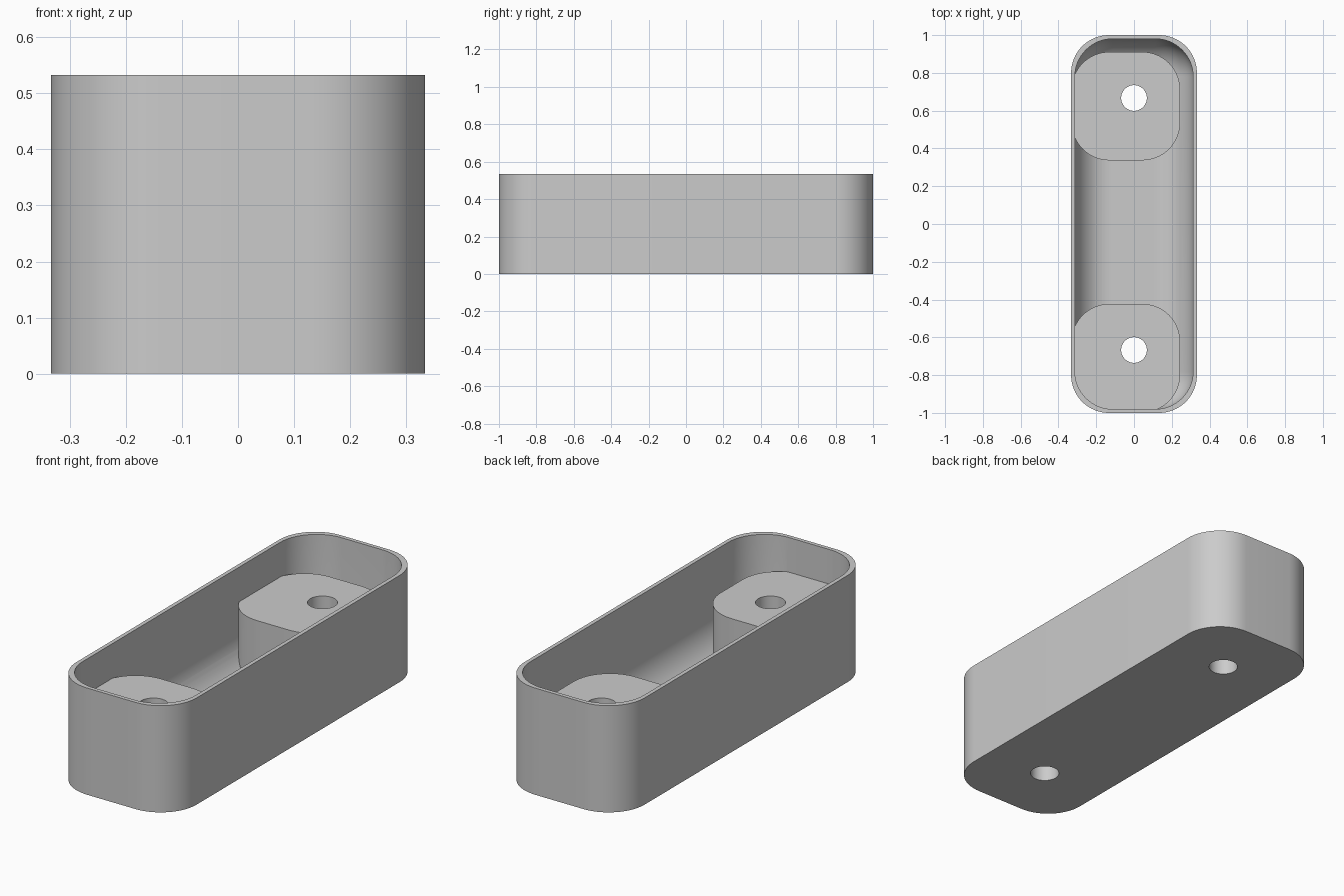
import bpy, bmesh
from math import sin, cos, pi

cube = bpy.data.objects.get("Cube")
if cube:
    bpy.data.objects.remove(cube, do_unlink=True)

# Overall sizes
HALF_X, HALF_Y, HEIGHT = 0.333, 1.0, 0.533
WALL, FLOOR, RADIUS = 0.02, 0.02, 0.2
POST_TOP, POST_HALF, POST_SHIFT = 0.36, 0.287, -0.043
HOLE_Y, HOLE_RADIUS = 0.667, 0.068
SEGMENTS = 16

grey = bpy.data.materials.new("plain grey")
grey.use_nodes = True
colour = (0.6, 0.6, 0.6, 1)
grey.diffuse_color = colour
grey.node_tree.nodes["Principled BSDF"].inputs["Base Color"].default_value = colour


def outline(cx, cy, core_x, core_y, r):
    """Rounded rectangle: four arcs around the corners of a core rectangle."""
    points = []
    for corner, (sx, sy) in enumerate([(1, 1), (-1, 1), (-1, -1), (1, -1)]):
        for i in range(SEGMENTS + 1):
            a = (corner + i / SEGMENTS) * pi / 2
            points.append((cx + sx * core_x + r * cos(a), cy + sy * core_y + r * sin(a)))
    return points


def loft(name, cx, cy, core_x, core_y, levels):
    """Solid through rounded outlines given as (corner radius, height)."""
    bm = bmesh.new()
    rings = [[bm.verts.new((x, y, z)) for x, y in outline(cx, cy, core_x, core_y, r)]
             for r, z in levels]
    for low, high in zip(rings, rings[1:]):
        for i in range(len(low)):
            j = (i + 1) % len(low)
            bm.faces.new((low[i], low[j], high[j], high[i]))
    bm.faces.new(rings[0][::-1])
    bm.faces.new(rings[-1])
    bmesh.ops.remove_doubles(bm, verts=bm.verts, dist=1e-5)
    bmesh.ops.recalc_face_normals(bm, faces=bm.faces)
    mesh = bpy.data.meshes.new(name)
    bm.to_mesh(mesh)
    bm.free()
    mesh.materials.append(grey)
    obj = bpy.data.objects.new(name, mesh)
    bpy.context.collection.objects.link(obj)
    return obj


def combine(target, other, operation):
    """Apply a boolean and discard the second solid."""
    mod = target.modifiers.new(operation.lower(), 'BOOLEAN')
    mod.operation, mod.object, mod.solver = operation, other, 'EXACT'
    bpy.context.view_layer.objects.active = target
    bpy.ops.object.modifier_apply(modifier=mod.name)
    bpy.data.objects.remove(other, do_unlink=True)


# Outer body
tray = loft("tray", 0, 0, HALF_X - RADIUS, HALF_Y - RADIUS,
            [(RADIUS, 0), (RADIUS, HEIGHT)])

# Hollow with a rounded bottom
steps = [i / SEGMENTS * pi / 2 for i in range(SEGMENTS + 1)]
bowl = [(RADIUS * sin(t), FLOOR + RADIUS * (1 - cos(t))) for t in steps]
cavity = loft("cavity_cutter", 0, 0, HALF_X - WALL - RADIUS, HALF_Y - WALL - RADIUS,
              bowl + [(RADIUS, HEIGHT + 0.1)])
combine(tray, cavity, 'DIFFERENCE')

# Two off-centre screw posts
core = POST_HALF - RADIUS
for side in (1, -1):
    post = loft("post", POST_SHIFT, side * HOLE_Y + POST_SHIFT, core, core,
                [(RADIUS, FLOOR / 4), (RADIUS, POST_TOP)])
    combine(tray, post, 'UNION')

# Screw holes right through the posts
for side in (1, -1):
    hole = loft("hole_cutter", 0, side * HOLE_Y, 0, 0,
                [(HOLE_RADIUS, -0.1), (HOLE_RADIUS, HEIGHT)])
    combine(tray, hole, 'DIFFERENCE')

# Smooth rounded sides, crisp rims
bpy.ops.object.select_all(action='DESELECT')
tray.select_set(True)
bpy.context.view_layer.objects.active = tray
bpy.ops.object.shade_smooth_by_angle(angle=pi / 6)
